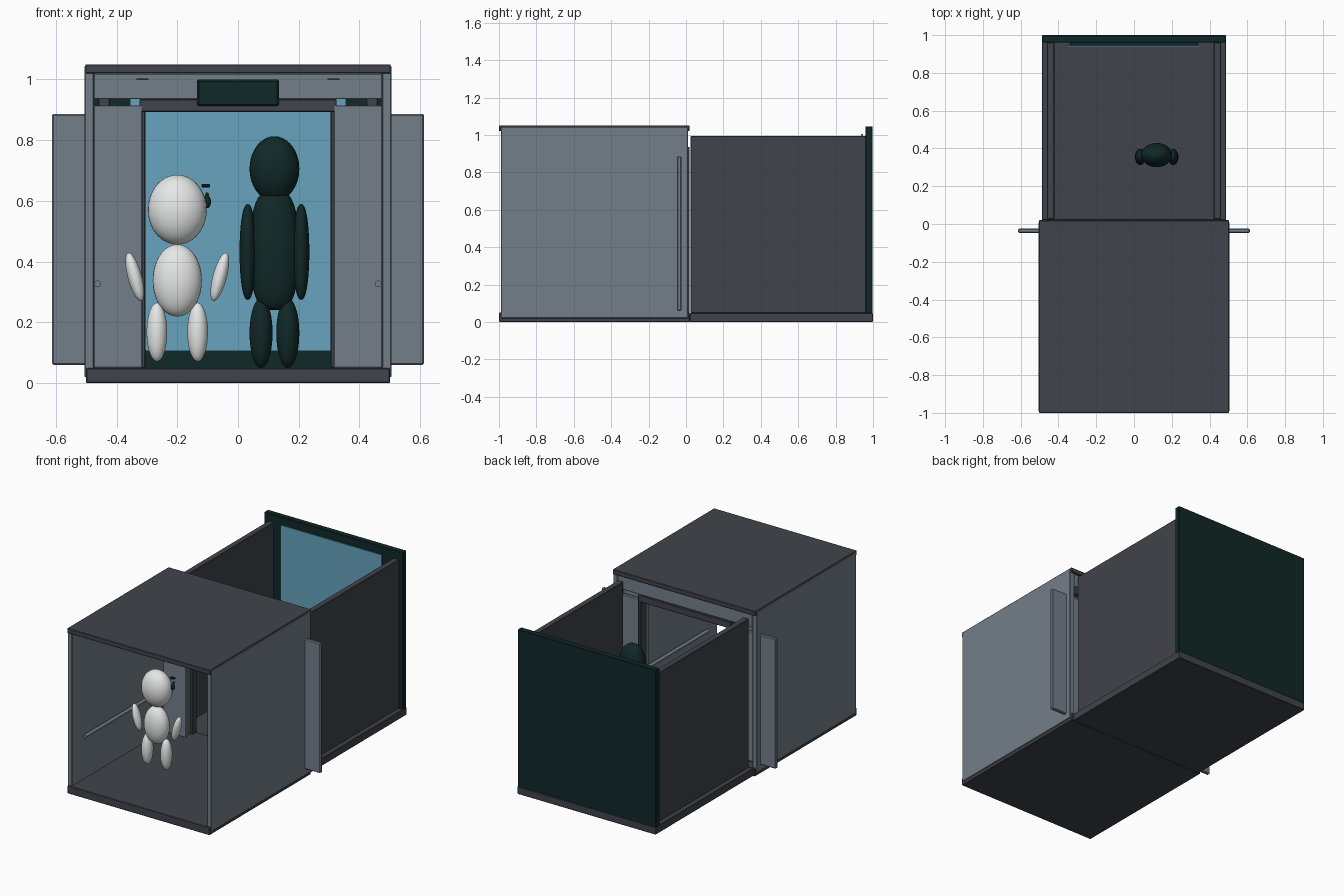
import bpy, bmesh, math
from mathutils import Matrix

if "Cube" in bpy.data.objects:
    bpy.data.objects.remove(bpy.data.objects["Cube"])


def material(name, rgb):
    m = bpy.data.materials.new(name)
    m.diffuse_color = (*rgb, 1)
    m.use_nodes = True
    m.node_tree.nodes["Principled BSDF"].inputs["Base Color"].default_value = m.diffuse_color
    return m


CHARCOAL = material("charcoal", (0.051, 0.057, 0.070))
STEEL = material("steel grey", (0.174, 0.212, 0.255))
BLUE = material("glass blue", (0.135, 0.370, 0.510))
GREEN = material("deep green", (0.005, 0.021, 0.020))
WHITE = material("off white", (0.80, 0.81, 0.81))


def finish(name, bm, mat):
    mesh = bpy.data.meshes.new(name)
    bm.to_mesh(mesh)
    bm.free()
    mesh.materials.append(mat)
    ob = bpy.data.objects.new(name, mesh)
    bpy.context.collection.objects.link(ob)
    return ob


def box(name, x, y, z, mat, bevel=0.003):
    """Box from (min, max) ranges, with slightly eased edges."""
    bm = bmesh.new()
    bmesh.ops.create_cube(bm, size=1)
    for v in bm.verts:
        for i, (a, b) in enumerate((x, y, z)):
            v.co[i] = (a + b) / 2 + v.co[i] * (b - a)
    if bevel:
        bmesh.ops.bevel(bm, geom=bm.edges[:], offset=bevel, segments=1, affect='EDGES')
    return finish(name, bm, mat)


def pair(name, x, y, z, mat, bevel=0.003):
    """Same box on the right and mirrored on the left."""
    box(name + "_right", x, y, z, mat, bevel)
    box(name + "_left", (-x[1], -x[0]), y, z, mat, bevel)


def ellipsoid(name, centre, radii, mat, tilt=0.0, power=1.0):
    """Smooth ellipsoid; power below 1 gives straighter sides."""
    bm = bmesh.new()
    bmesh.ops.create_uvsphere(bm, u_segments=28, v_segments=18, radius=1)
    for v in bm.verts:
        r = math.hypot(v.co.x, v.co.y)
        if r > 1e-4:
            k = r ** power / r
            v.co.x *= k
            v.co.y *= k
    bmesh.ops.scale(bm, vec=radii, verts=bm.verts)
    bm.transform(Matrix.Translation(centre) @ Matrix.Rotation(tilt, 4, 'Y'))
    for f in bm.faces:
        f.smooth = True
    return finish(name, bm, mat)


# Cabin shell, open at the front
box("cabin_floor", (-0.5, 0.5), (-1, 0.02), (0, 0.05), CHARCOAL)
box("cabin_roof", (-0.503, 0.503), (-1, 0.02), (1.02, 1.05), CHARCOAL)
pair("cabin_wall", (0.474, 0.506), (-0.99, 0.01), (0.02, 1.044), STEEL)

# Door wall: side panels, header, sliding doors and dark frame
pair("door_side_panel", (0.315, 0.475), (-0.075, -0.052), (0.05, 0.915), STEEL)
box("door_header", (-0.475, 0.475), (-0.06, 0.01), (0.935, 1.02), STEEL)
pair("sliding_door", (0.315, 0.613), (-0.048, -0.025), (0.06, 0.886), STEEL, 0.005)
pair("door_post", (0.305, 0.325), (-0.02, 0.02), (0.05, 0.915), CHARCOAL)
box("door_lintel", (-0.325, 0.325), (-0.075, 0.02), (0.893, 0.935), CHARCOAL)

# Display panel above the door
box("display_panel", (-0.135, 0.135), (-0.085, -0.06), (0.912, 1.0), GREEN, 0.006)

# Ceiling plates and handrails
pair("ceiling_plate", (0.295, 0.335), (-0.10, -0.06), (0.998, 1.003), CHARCOAL, 0)
for side, label in ((1, "right"), (-1, "left")):
    bm = bmesh.new()
    bmesh.ops.create_cone(bm, cap_ends=True, segments=16, radius1=0.011, radius2=0.011, depth=0.76)
    bm.transform(Matrix.Translation((side * 0.462, -0.5, 0.327)) @ Matrix.Rotation(math.pi / 2, 4, 'X'))
    rail = finish("handrail_" + label, bm, STEEL)
    for p in rail.data.polygons:
        p.use_smooth = len(p.vertices) == 4

# Hallway behind the doors
box("hall_floor", (-0.487, 0.487), (0.02, 1.0), (0, 0.048), CHARCOAL)
pair("hall_wall", (0.422, 0.46), (0.025, 0.962), (0.048, 0.995), CHARCOAL)
box("hall_end_wall", (-0.487, 0.487), (0.96, 0.998), (0.045, 1.046), GREEN)
box("hall_window", (-0.355, 0.355), (0.936, 0.945), (0.105, 1.005), BLUE, 0)
box("hall_window_backing", (-0.34, 0.34), (0.945, 0.962), (0.115, 0.99), GREEN, 0)

# White figure in the cabin
FX, FY = -0.2, -0.53
ellipsoid("white_head", (FX, FY, 0.571), (0.097, 0.075, 0.115), WHITE)
ellipsoid("white_body", (FX, FY, 0.338), (0.081, 0.06, 0.119), WHITE)
for s, label in ((1, "right"), (-1, "left")):
    ellipsoid("white_arm_" + label, (FX + s * 0.14, FY, 0.35), (0.023, 0.028, 0.082), WHITE, s * 0.26)
    ellipsoid("white_leg_" + label, (FX + s * 0.067, FY, 0.168), (0.034, 0.036, 0.097), WHITE)

# Small face details on the side of the head
ellipsoid("eye", (-0.102, -0.51, 0.597), (0.013, 0.012, 0.021), GREEN)
ellipsoid("upper_eye", (-0.102, -0.50, 0.62), (0.006, 0.008, 0.008), GREEN)
box("brow", (-0.12, -0.092), (-0.515, -0.495), (0.645, 0.655), GREEN, 0.002)

# Dark figure in the hallway
GX, GY = 0.12, 0.365
ellipsoid("dark_head", (GX, GY, 0.706), (0.082, 0.064, 0.107), GREEN)
ellipsoid("dark_body", (GX, GY, 0.438), (0.083, 0.058, 0.198), GREEN, 0, 0.6)
for s, label in ((1, "right"), (-1, "left")):
    ellipsoid("dark_arm_" + label, (GX + s * 0.088, GY - 0.01, 0.432), (0.027, 0.043, 0.158), GREEN, 0, 0.85)
    ellipsoid("dark_leg_" + label, (GX + s * 0.044, GY, 0.165), (0.038, 0.045, 0.115), GREEN)
